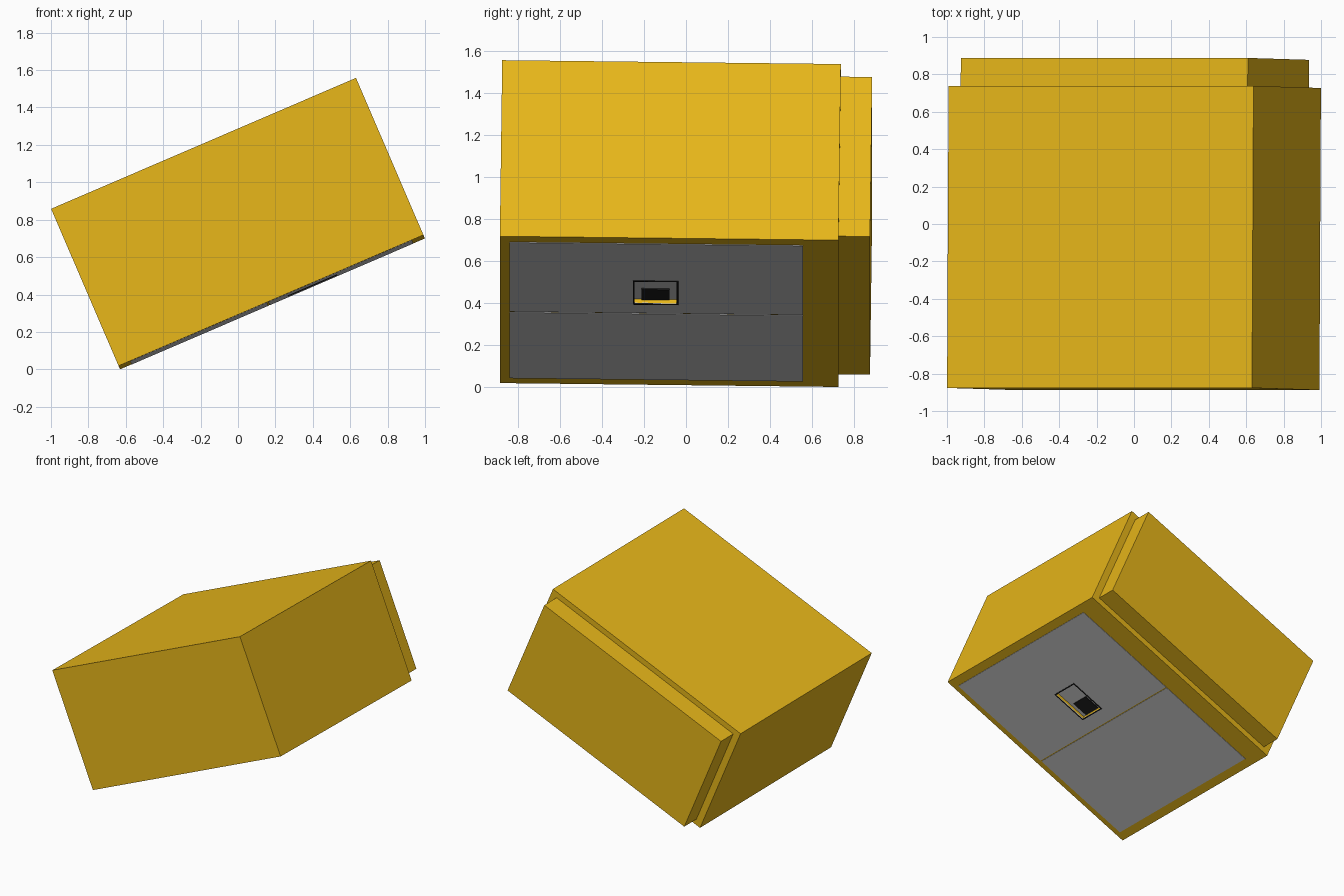
import bpy, bmesh, math
from mathutils import Matrix, Vector

if "Cube" in bpy.data.objects:
    bpy.data.objects.remove(bpy.data.objects["Cube"])


def material(name, color):
    m = bpy.data.materials.new(name)
    m.diffuse_color = color
    m.use_nodes = True
    m.node_tree.nodes["Principled BSDF"].inputs["Base Color"].default_value = m.diffuse_color
    return m


yellow = material("yellow_paint", (0.80, 0.47, 0.01, 1))
black = material("black_trim", (0.012, 0.012, 0.012, 1))
parts = []


def box(name, x, y, z, mat=None):
    """Axis-aligned box given by (min, max) ranges."""
    bm = bmesh.new()
    bmesh.ops.create_cube(bm, size=1)
    for v in bm.verts:
        v.co = Vector([r[0] if c < 0 else r[1] for c, r in zip(v.co, (x, y, z))])
    me = bpy.data.meshes.new(name)
    bm.to_mesh(me)
    bm.free()
    ob = bpy.data.objects.new(name, me)
    bpy.context.collection.objects.link(ob)
    if mat:
        me.materials.append(mat)
    parts.append(ob)
    return ob


def cut(target, cutter):
    mod = target.modifiers.new("pocket", 'BOOLEAN')
    mod.operation = 'DIFFERENCE'
    mod.solver = 'EXACT'
    mod.object = cutter
    cutter.hide_render = True
    cutter.hide_set(True)


F = -0.457            # local z of the drawer face of the cabinet
HX, HY = (0.10, 0.37), (-0.237, -0.037)   # handle opening

# cabinet and its inset plinth
body = box("cabinet_body", (-0.887, 0.887), (-0.88, 0.735), (F, 0.457), yellow)
box("plinth", (-0.835, 0.835), (0.73, 0.885), (-0.414, 0.414), yellow)

# two drawer fronts
lower = box("lower_drawer_front", (-0.82, -0.024), (-0.835, 0.565), (F - 0.003, F + 0.003))
upper = box("upper_drawer_front", (-0.016, 0.82), (-0.835, 0.565), (F - 0.003, F + 0.003))

# recessed handle pocket
pocket = box("pocket_cutter", HX, HY, (F - 0.05, F + 0.025))
for ob in (body, upper):
    cut(ob, pocket)
box("pocket_floor", HX, HY, (F + 0.021, F + 0.026))
box("latch", (0.105, 0.23), (-0.205, -0.07), (F + 0.014, F + 0.023), black)

# black rim around the pocket
W, RZ = 0.008, (F - 0.006, F)
for i, (a, b) in enumerate(((HX[0] - W, HX[0]), (HX[1], HX[1] + W))):
    box(f"handle_rim_end_{i}", (a, b), (HY[0] - W, HY[1] + W), RZ, black)
for i, (a, b) in enumerate(((HY[0] - W, HY[0]), (HY[1], HY[1] + W))):
    box(f"handle_rim_side_{i}", HX, (a, b), RZ, black)

# tip the whole cabinet and rest it on the ground
tilt = Matrix.Rotation(math.radians(-23.24), 4, 'Y') @ Matrix.Rotation(math.radians(-0.71), 4, 'X')
pts = [tilt @ v.co for ob in parts if ob is not pocket for v in ob.data.vertices]
lo = [min(p[i] for p in pts) for i in range(3)]
hi = [max(p[i] for p in pts) for i in range(3)]
shift = Matrix.Translation((-(lo[0] + hi[0]) / 2, -(lo[1] + hi[1]) / 2, -lo[2]))
for ob in parts:
    ob.matrix_world = shift @ tilt
